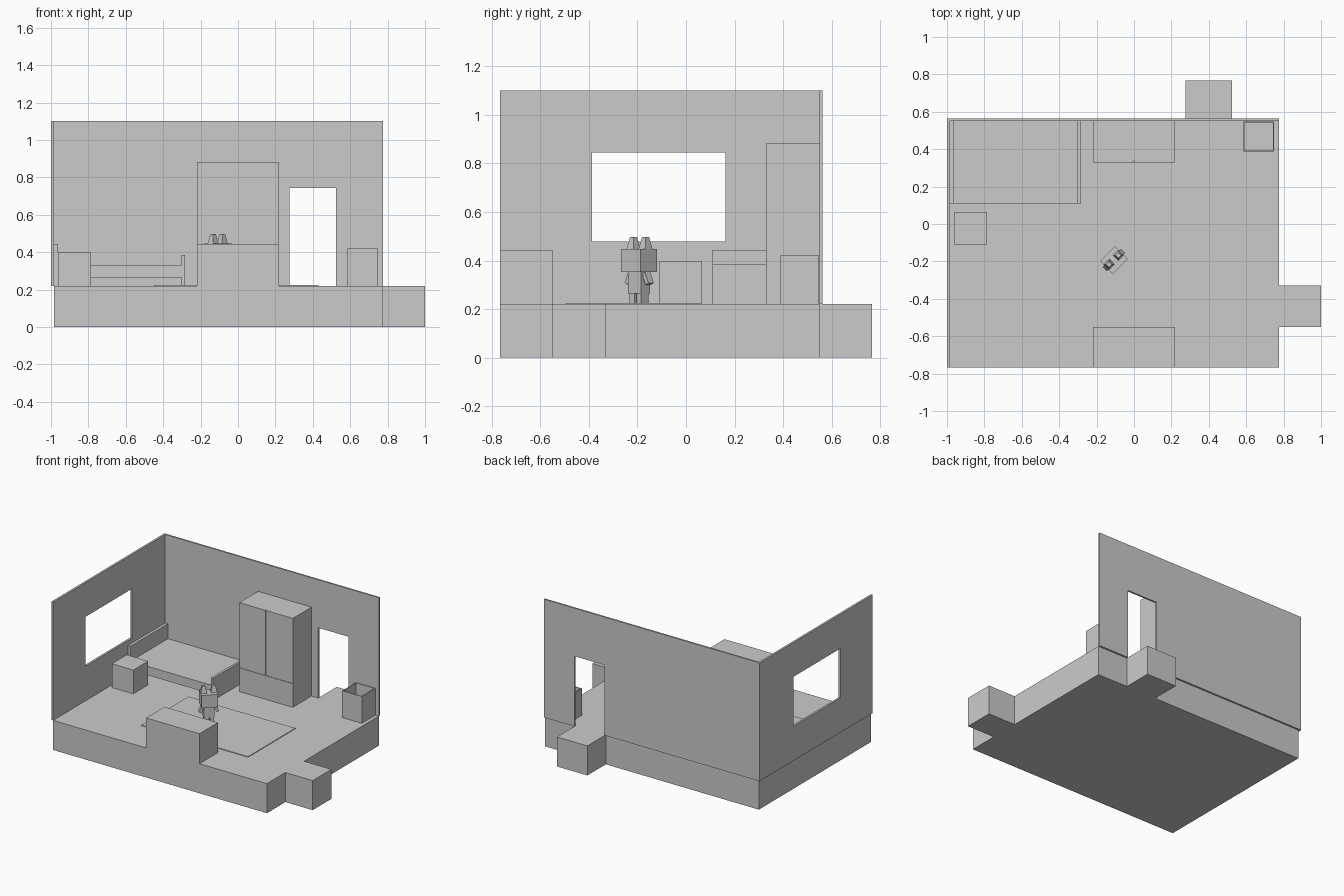
import bpy, bmesh
from math import radians
from mathutils import Matrix, Vector

if "Cube" in bpy.data.objects:
    bpy.data.objects.remove(bpy.data.objects["Cube"])


def finish(name, bm):
    bmesh.ops.recalc_face_normals(bm, faces=bm.faces)
    mesh = bpy.data.meshes.new(name)
    bm.to_mesh(mesh)
    bm.free()
    ob = bpy.data.objects.new(name, mesh)
    bpy.context.collection.objects.link(ob)
    return ob


def box(name, x, y, z, taper=1.0):
    """Box from (min, max) pairs; taper scales the top face."""
    bm = bmesh.new()
    bmesh.ops.create_cube(bm, size=1)
    for v in bm.verts:
        k = taper if v.co.z > 0 else 1.0
        v.co = Vector(((x[0] + x[1]) / 2 + v.co.x * k * (x[1] - x[0]),
                       (y[0] + y[1]) / 2 + v.co.y * k * (y[1] - y[0]),
                       (z[0] + z[1]) / 2 + v.co.z * (z[1] - z[0])))
    return finish(name, bm)


def cut(ob, x, y, z):
    """Subtract a box from ob and bake the result."""
    cutter = box("cutter", x, y, z)
    cutter.hide_render = True
    mod = ob.modifiers.new("cut", 'BOOLEAN')
    mod.operation, mod.solver, mod.object = 'DIFFERENCE', 'EXACT', cutter
    bpy.context.view_layer.update()
    deps = bpy.context.evaluated_depsgraph_get()
    mesh = bpy.data.meshes.new_from_object(ob.evaluated_get(deps))
    ob.modifiers.clear()
    ob.data = mesh
    bpy.data.objects.remove(cutter)


F = 0.22  # floor level

# Floor slab with doorsteps at the back and right
outline = [(-0.985, -0.767), (0.775, -0.767), (0.775, -0.55), (1, -0.55), (1, -0.33),
           (0.775, -0.33), (0.775, 0.55), (0.525, 0.55), (0.525, 0.767),
           (0.275, 0.767), (0.275, 0.55), (-0.985, 0.55)]
bm = bmesh.new()
face = bm.faces.new([bm.verts.new((x, y, 0)) for x, y in outline])
ext = bmesh.ops.extrude_face_region(bm, geom=[face])
bmesh.ops.translate(bm, vec=(0, 0, F),
                    verts=[g for g in ext["geom"] if isinstance(g, bmesh.types.BMVert)])
finish("floor_slab", bm)

# Walls with door and window openings
back = box("back_wall", (-0.985, 0.775), (0.55, 0.563), (F, 1.1))
cut(back, (0.275, 0.525), (0.5, 0.6), (0.1, 0.743))
left = box("left_wall", (-1, -0.985), (-0.767, 0.563), (F, 1.1))
cut(left, (-1.1, -0.9), (-0.387, 0.163), (0.478, 0.845))

# Bed
box("headboard", (-0.983, -0.962), (0.11, 0.55), (F, 0.443))
box("mattress", (-0.962, -0.301), (0.11, 0.55), (0.265, 0.331))
box("footboard", (-0.301, -0.283), (0.11, 0.55), (F, 0.386))

# Nightstand, counter and rug
box("nightstand", (-0.962, -0.785), (-0.11, 0.065), (F, 0.397))
box("counter", (-0.22, 0.22), (-0.767, -0.55), (F, 0.443))
box("rug", (-0.45, 0.43), (-0.495, 0.06), (F, 0.225))

# Wardrobe with door and drawer grooves
wardrobe = box("wardrobe", (-0.22, 0.22), (0.33, 0.55), (F, 0.882))
cut(wardrobe, (-0.006, 0.004), (0.3, 0.336), (0.398, 0.9))
cut(wardrobe, (-0.3, 0.3), (0.3, 0.334), (0.396, 0.399))

# Open bin
bin_box = box("open_bin", (0.586, 0.748), (0.388, 0.549), (F, 0.42))
cut(bin_box, (0.592, 0.742), (0.394, 0.543), (0.23, 0.5))

# Figure, modelled facing -y and then turned into place
parts = [box("figure_head", (-0.057, 0.057), (-0.048, 0.048), (0.352, 0.447)),
         box("figure_body", (-0.037, 0.037), (-0.027, 0.027), (0.265, 0.352))]
for side, s in (("left", -1), ("right", 1)):
    def span(a, b):
        return tuple(sorted((s * a, s * b)))
    parts.append(box(side + "_ear", span(0.014, 0.056), (-0.018, 0.022), (0.447, 0.497), 0.5))
    parts.append(box(side + "_leg", span(0.006, 0.033), (-0.022, 0.022), (0.225, 0.268)))
    arm = box(side + "_arm", (-0.009, 0.009), (-0.016, 0.016), (-0.05, 0))
    arm.data.transform(Matrix.Translation((s * 0.04, 0, 0.349))
                       @ Matrix.Rotation(radians(-s * 25), 4, 'Y'))
    parts.append(arm)
place = Matrix.Translation((-0.107, -0.193, 0)) @ Matrix.Rotation(radians(45), 4, 'Z')
for p in parts:
    p.data.transform(place)
